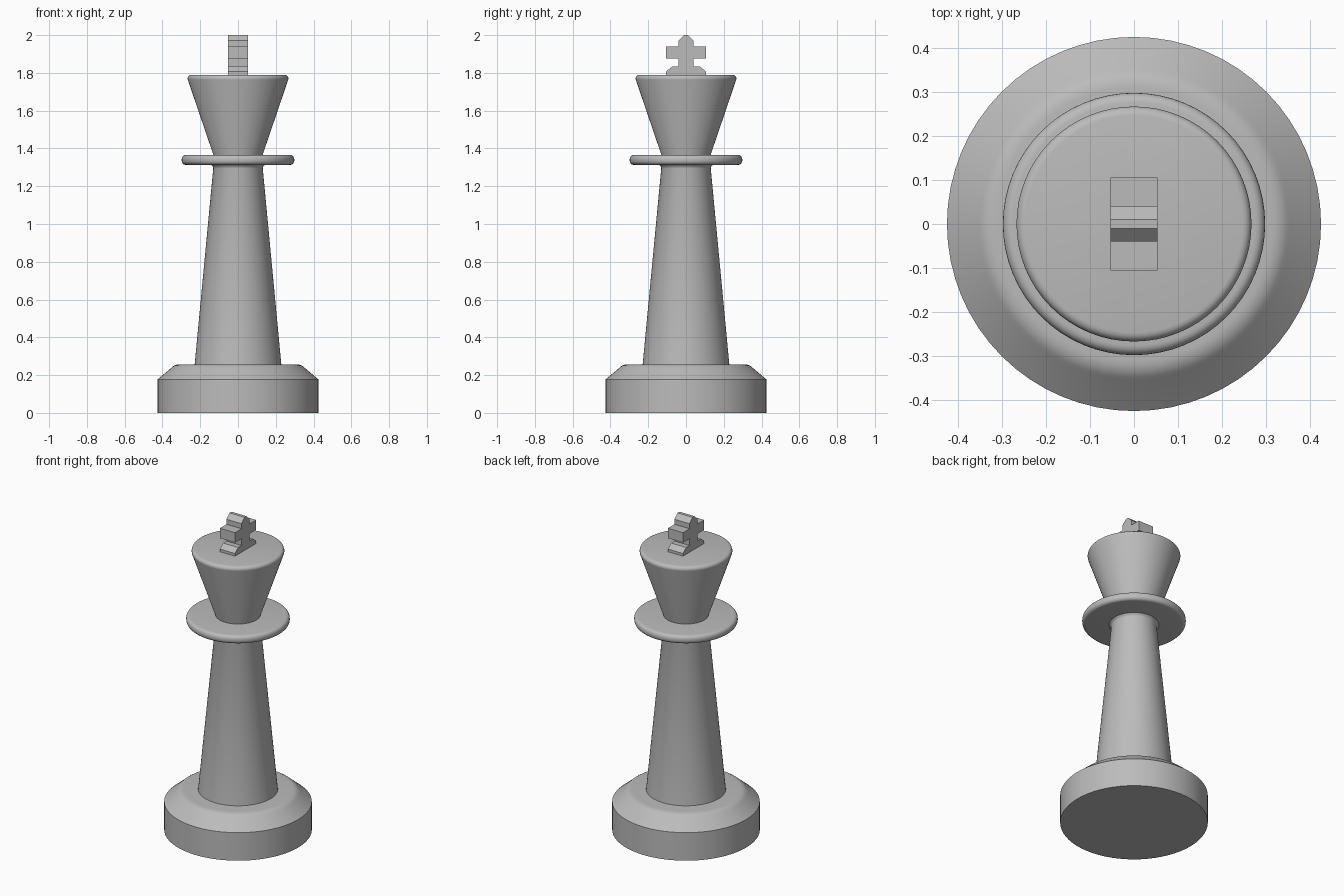
import bpy, bmesh, math

if "Cube" in bpy.data.objects:
    bpy.data.objects.remove(bpy.data.objects["Cube"], do_unlink=True)

# One plain grey for the whole piece
grey = bpy.data.materials.new("plain_grey")
grey.use_nodes = True
colour = (0.5, 0.5, 0.5, 1)
grey.diffuse_color = colour
grey.node_tree.nodes["Principled BSDF"].inputs["Base Color"].default_value = colour


def finish(name, bm, smooth_angle=None):
    bmesh.ops.recalc_face_normals(bm, faces=bm.faces)
    mesh = bpy.data.meshes.new(name)
    bm.to_mesh(mesh)
    bm.free()
    mesh.materials.append(grey)
    obj = bpy.data.objects.new(name, mesh)
    bpy.context.collection.objects.link(obj)
    if smooth_angle:
        bpy.ops.object.select_all(action="DESELECT")
        obj.select_set(True)
        bpy.context.view_layer.objects.active = obj
        bpy.ops.object.shade_smooth_by_angle(angle=math.radians(smooth_angle))
    return obj


def lathe(name, profile, segments=64):
    """Turn a (radius, height) profile around z and cap both ends."""
    bm = bmesh.new()
    rings = []
    for r, z in profile:
        angles = [math.tau * i / segments for i in range(segments)]
        rings.append([bm.verts.new((r * math.cos(a), r * math.sin(a), z)) for a in angles])
    for low, high in zip(rings, rings[1:]):
        for i in range(segments):
            j = (i + 1) % segments
            bm.faces.new((low[i], low[j], high[j], high[i]))
    bm.faces.new(rings[0])
    bm.faces.new(rings[-1])
    return finish(name, bm, 35)


def arc(r, z, radius, start, end, steps=5):
    """Rounded corner for a profile, angles in degrees."""
    angles = [math.radians(start + (end - start) * i / steps) for i in range(steps + 1)]
    return [(r + radius * math.cos(a), z + radius * math.sin(a)) for a in angles]


# Turned body
lathe("base", [(0.425, 0), (0.425, 0.178)] + arc(0.31, 0.197, 0.06, 42, 90))
lathe("column", [(0.23, 0.25), (0.131, 1.295), (0.134, 1.305), (0.145, 1.314), (0.145, 1.33)])
lathe("collar", arc(0.276, 1.335, 0.022, -90, 0) + arc(0.276, 1.343, 0.022, 0, 90))
lathe("crown", [(0.128, 1.35), (0.13, 1.365)] + arc(0.247, 1.77, 0.02, -18, 90))

# Cross finial: half outline in y and z, mirrored and given thickness along x
half = [(0.106, 1.785), (0.106, 1.807), (0.074, 1.833), (0.04, 1.833), (0.04, 1.876),
        (0.106, 1.876), (0.106, 1.939), (0.04, 1.939), (0.04, 1.971), (0.01, 2.0)]
outline = half + [(-y, z) for y, z in reversed(half)]
bm = bmesh.new()
face = bm.faces.new([bm.verts.new((-0.053, y, z)) for y, z in outline])
extruded = bmesh.ops.extrude_face_region(bm, geom=[face])
moved = [v for v in extruded["geom"] if isinstance(v, bmesh.types.BMVert)]
bmesh.ops.translate(bm, verts=moved, vec=(0.106, 0, 0))
finish("cross_finial", bm)
